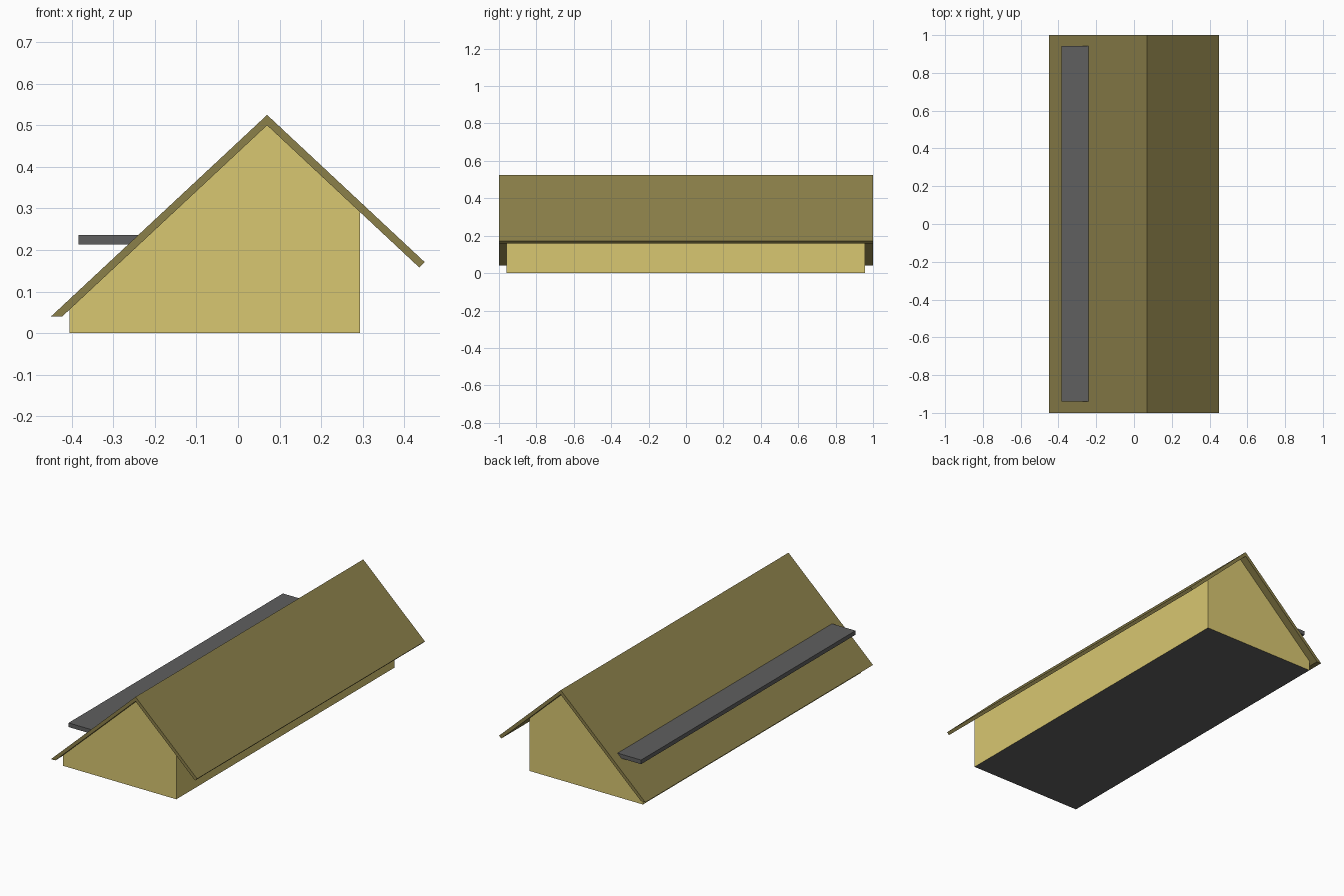
import bpy, bmesh

if "Cube" in bpy.data.objects:
    bpy.data.objects.remove(bpy.data.objects["Cube"])


def material(name, rgb):
    m = bpy.data.materials.new(name)
    m.diffuse_color = (*rgb, 1)
    m.use_nodes = True
    m.node_tree.nodes["Principled BSDF"].inputs["Base Color"].default_value = m.diffuse_color
    return m


def extrude_profile(name, points, y0, y1, mats):
    """Extrude a closed x-z profile from y0 to y1."""
    bm = bmesh.new()
    front = bm.faces.new([bm.verts.new((x, y0, z)) for x, z in points])
    new = bmesh.ops.extrude_face_region(bm, geom=[front], use_keep_orig=True)["geom"]
    moved = [g for g in new if isinstance(g, bmesh.types.BMVert)]
    bmesh.ops.translate(bm, verts=moved, vec=(0, y1 - y0, 0))
    bmesh.ops.recalc_face_normals(bm, faces=bm.faces)
    # a second material, if given, covers the underside
    if len(mats) > 1:
        for f in bm.faces:
            if f.normal.z < -0.9:
                f.material_index = 1
    mesh = bpy.data.meshes.new(name)
    bm.to_mesh(mesh)
    bm.free()
    for m in mats:
        mesh.materials.append(m)
    obj = bpy.data.objects.new(name, mesh)
    bpy.context.collection.objects.link(obj)
    return obj


wall_mat = material("cream_wall", (0.69, 0.57, 0.165))
roof_mat = material("olive_roof", (0.26, 0.215, 0.068))
grey_mat = material("dark_grey", (0.115, 0.115, 0.115))

# House body with a grey underside
extrude_profile("house_body",
                [(-0.405, 0), (0.293, 0), (0.293, 0.292), (0.07, 0.5), (-0.405, 0.057)],
                -0.96, 0.957, [wall_mat, grey_mat])

# Uneven gable roof: level cut on the left eave, square cut on the right
extrude_profile("roof",
                [(-0.45, 0.04), (-0.423, 0.04), (0.07, 0.5), (0.436, 0.158),
                 (0.449, 0.171), (0.07, 0.525)],
                -1, 1, [roof_mat])

# Flat canopy projecting from the left slope, its inner end following the roof pitch
extrude_profile("canopy",
                [(-0.384, 0.213), (-0.259, 0.213), (-0.234, 0.236), (-0.384, 0.236)],
                -0.94, 0.943, [grey_mat])
